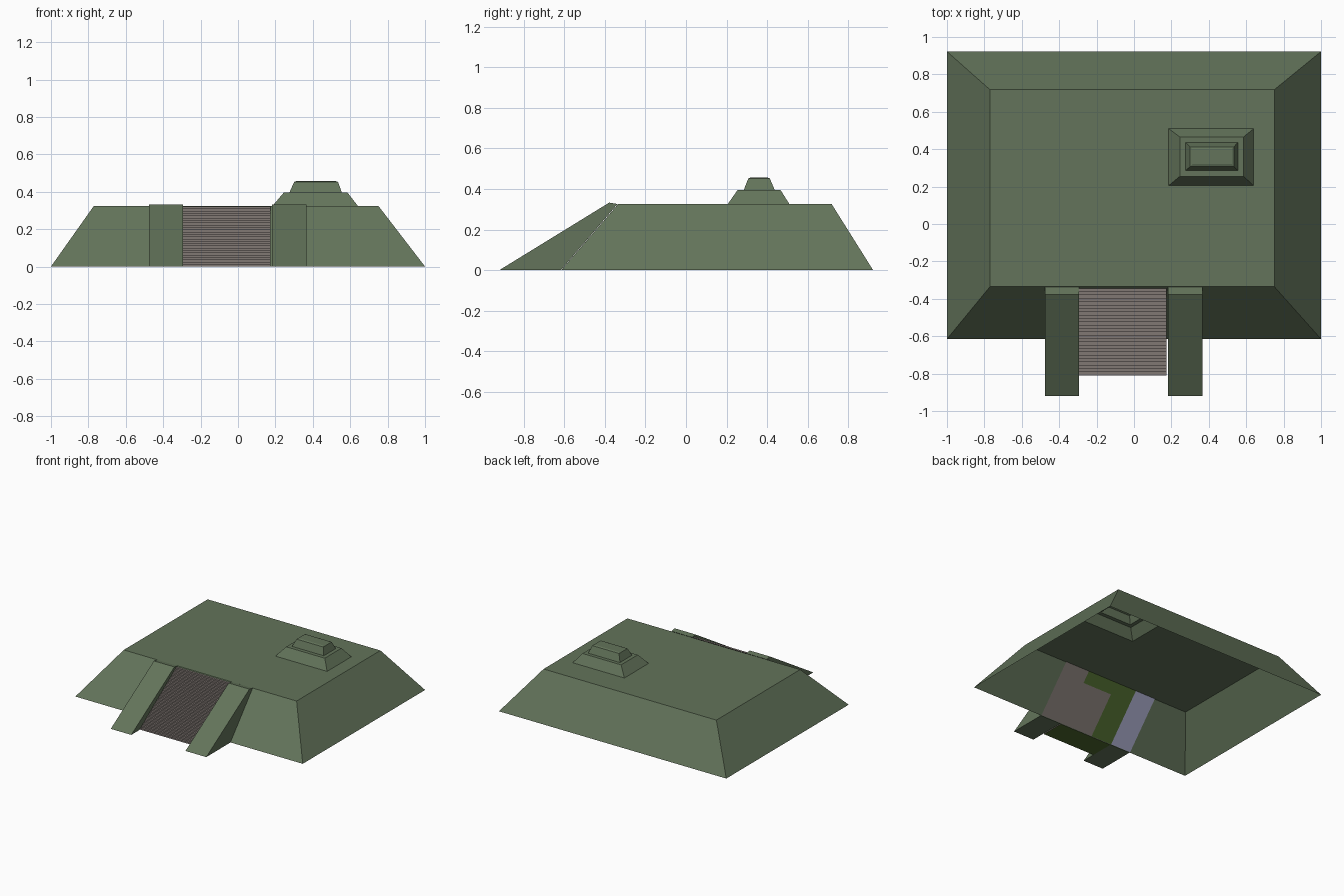
import bpy, bmesh

if "Cube" in bpy.data.objects:
    bpy.data.objects.remove(bpy.data.objects["Cube"])


def material(name, rgb):
    m = bpy.data.materials.new(name)
    m.diffuse_color = (*rgb, 1)
    m.use_nodes = True
    m.node_tree.nodes["Principled BSDF"].inputs["Base Color"].default_value = m.diffuse_color
    return m


GREEN = material("moss_green", (0.125, 0.175, 0.103))
STONE = material("warm_grey_stone", (0.22, 0.19, 0.175))
OLIVE = material("dark_olive", (0.075, 0.14, 0.027))
LAVENDER = material("pale_lavender", (0.37, 0.38, 0.55))


def finish(name, bm, *mats):
    me = bpy.data.meshes.new(name)
    bm.to_mesh(me)
    bm.free()
    for m in mats:
        me.materials.append(m)
    ob = bpy.data.objects.new(name, me)
    bpy.context.collection.objects.link(ob)
    return ob


def shell(name, rings, mat, cap):
    """Open-bottomed shell through stacked rectangles (x0, x1, y0, y1, z)."""
    bm = bmesh.new()
    loops = [[bm.verts.new(p) for p in ((a, c, z), (b, c, z), (b, d, z), (a, d, z))]
             for a, b, c, d, z in rings]
    for lo, hi in zip(loops, loops[1:]):
        for i in range(4):
            j = (i + 1) % 4
            bm.faces.new((lo[i], lo[j], hi[j], hi[i]))
    if cap:
        bm.faces.new(loops[-1])
    return finish(name, bm, mat)


def prism(name, profile, x0, x1, *mats):
    """Solid from a (y, z) side profile; undersides use the second material."""
    bm = bmesh.new()
    face = bm.faces.new([bm.verts.new((x0, y, z)) for y, z in profile])
    ext = bmesh.ops.extrude_face_region(bm, geom=[face])["geom"]
    bmesh.ops.translate(bm, vec=(x1 - x0, 0, 0),
                        verts=[v for v in ext if isinstance(v, bmesh.types.BMVert)])
    bmesh.ops.recalc_face_normals(bm, faces=bm.faces)
    if len(mats) > 1:
        for f in bm.faces:
            f.normal_update()
            f.material_index = int(f.normal.z < -0.95)
    return finish(name, bm, *mats)


def lining(name, x0, x1, t0, t1, mat):
    """Flat plate just behind the front slope, t running from foot to top."""
    bm = bmesh.new()
    pts = [(x, -0.615 + 0.28 * t + 0.005, 0.325 * t)
           for x, t in ((x0, t0), (x0, t1), (x1, t1), (x1, t0))]
    bm.faces.new([bm.verts.new(p) for p in pts])
    return finish(name, bm, mat)


# Hollow mound, open underneath and below the roof block
shell("mound", [(-1, 1, -0.615, 0.922, 0),
                (-0.77, 0.75, -0.335, 0.718, 0.325),
                (0.185, 0.64, 0.205, 0.51, 0.325)], GREEN, False)

# Two-tier roof block with a thin raised cap
shell("roof_block", [(0.185, 0.64, 0.205, 0.51, 0.325),
                     (0.245, 0.585, 0.255, 0.465, 0.396),
                     (0.275, 0.555, 0.285, 0.437, 0.396),
                     (0.30, 0.535, 0.307, 0.413, 0.452),
                     (0.312, 0.523, 0.32, 0.40, 0.457)], GREEN, True)

# Sloped cheek walls on both sides of the stairs
cheek = [(-0.92, 0), (-0.378, 0.333), (-0.337, 0.326), (-0.617, 0)]
prism("left_cheek", cheek, -0.475, -0.295, GREEN)
prism("right_cheek", cheek, 0.182, 0.365, GREEN)

# Fine flight of steps with an olive underside
N = 26
dy, dz = 0.465 / N, 0.322 / N
steps = [(-0.81, 0)]
for i in range(N):
    steps += [(-0.81 + i * dy, (i + 1) * dz), (-0.81 + (i + 1) * dy, (i + 1) * dz)]
steps += [(-0.618, 0)]
prism("stairs", steps, -0.295, 0.175, STONE, OLIVE)

# Coloured linings inside the front slope
lining("lining_stone_side", 0.15, 0.365, 0, 1, STONE)
lining("lining_stone_low", -0.11, 0.15, 0, 0.78, STONE)
lining("lining_olive_top", -0.11, 0.15, 0.78, 1, OLIVE)
lining("lining_olive_side", -0.295, -0.11, 0, 1, OLIVE)
lining("lining_lavender", -0.475, -0.295, 0, 1, LAVENDER)
